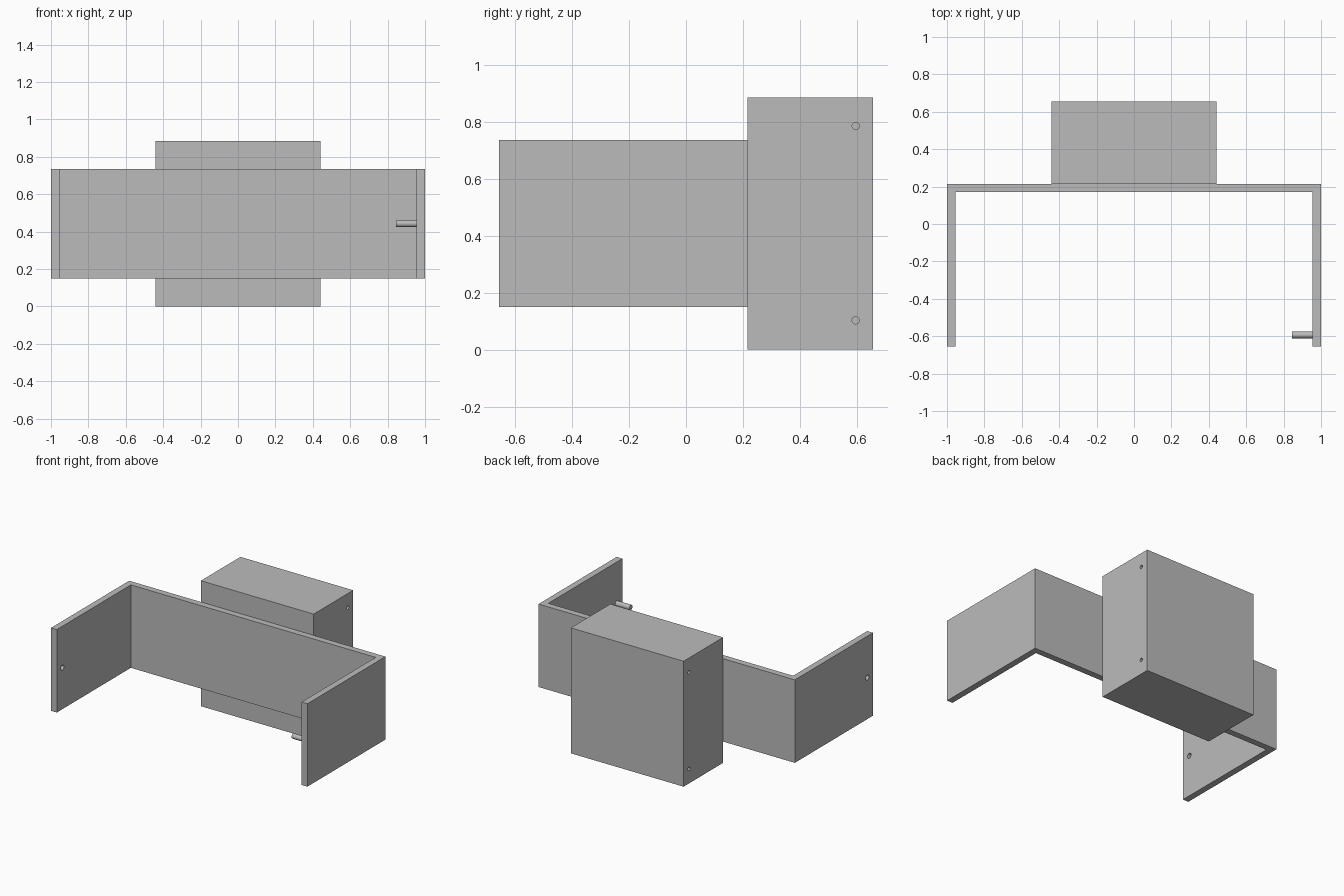
import bpy
import bmesh
import math

cube = bpy.data.objects.get("Cube")
if cube:
    bpy.data.objects.remove(cube, do_unlink=True)

# Single plain grey finish
grey = bpy.data.materials.new("plain_grey")
grey.use_nodes = True
grey.diffuse_color = (0.5, 0.5, 0.5, 1)
grey.node_tree.nodes["Principled BSDF"].inputs["Base Color"].default_value = (0.5, 0.5, 0.5, 1)


def extrude_profile(name, points, bottom, top):
    """Extrude a plan outline from bottom to top."""
    bm = bmesh.new()
    face = bm.faces.new([bm.verts.new((x, y, bottom)) for x, y in points])
    result = bmesh.ops.extrude_face_region(bm, geom=[face])
    verts = [v for v in result["geom"] if isinstance(v, bmesh.types.BMVert)]
    bmesh.ops.translate(bm, verts=verts, vec=(0, 0, top - bottom))
    bmesh.ops.recalc_face_normals(bm, faces=bm.faces)
    mesh = bpy.data.meshes.new(name)
    bm.to_mesh(mesh)
    bm.free()
    obj = bpy.data.objects.new(name, mesh)
    bpy.context.collection.objects.link(obj)
    mesh.materials.append(grey)
    return obj


def rod(name, x0, x1, y, z, radius):
    """Cylinder lying along x."""
    bpy.ops.mesh.primitive_cylinder_add(
        vertices=32, radius=radius, depth=x1 - x0,
        location=((x0 + x1) / 2, y, z), rotation=(0, math.pi / 2, 0))
    obj = bpy.context.object
    obj.name = name
    obj.data.materials.append(grey)
    return obj


def drill(target, name, x0, x1, y, z, radius):
    """Cut a round hole along x."""
    cutter = rod(name, x0, x1, y, z, radius)
    cutter.hide_render = True
    cutter.hide_viewport = True
    cutter.display_type = 'WIRE'
    mod = target.modifiers.new(name, 'BOOLEAN')
    mod.operation = 'DIFFERENCE'
    mod.solver = 'EXACT'
    mod.object = cutter


# U-shaped bracket, open to the front
wall = 0.045
front, back = -0.655, 0.215
inner = 1 - wall
bracket = extrude_profile("bracket", [
    (-1, front), (-inner, front), (-inner, back - wall), (inner, back - wall),
    (inner, front), (1, front), (1, back), (-1, back)], 0.15, 0.735)

# Locking pin on the left arm and its matching hole in the right arm
pin_y, pin_z, pin_r = -0.593, 0.443, 0.018
pin = rod("locking_pin", 0.845, inner + 0.01, pin_y, pin_z, pin_r)
bpy.ops.object.shade_smooth_by_angle()
drill(bracket, "pin_hole_cutter", -1.1, -0.9, pin_y, pin_z, pin_r)

# Rear box with two small blind holes on each side
half = 0.44
box = extrude_profile("rear_box", [
    (-half, back), (half, back), (half, 0.655), (-half, 0.655)], 0, 0.885)
for side in (-1, 1):
    for z in (0.103, 0.785):
        ends = sorted((side * (half - 0.08), side * (half + 0.05)))
        drill(box, "box_hole_cutter", *ends, 0.595, z, 0.0125)
